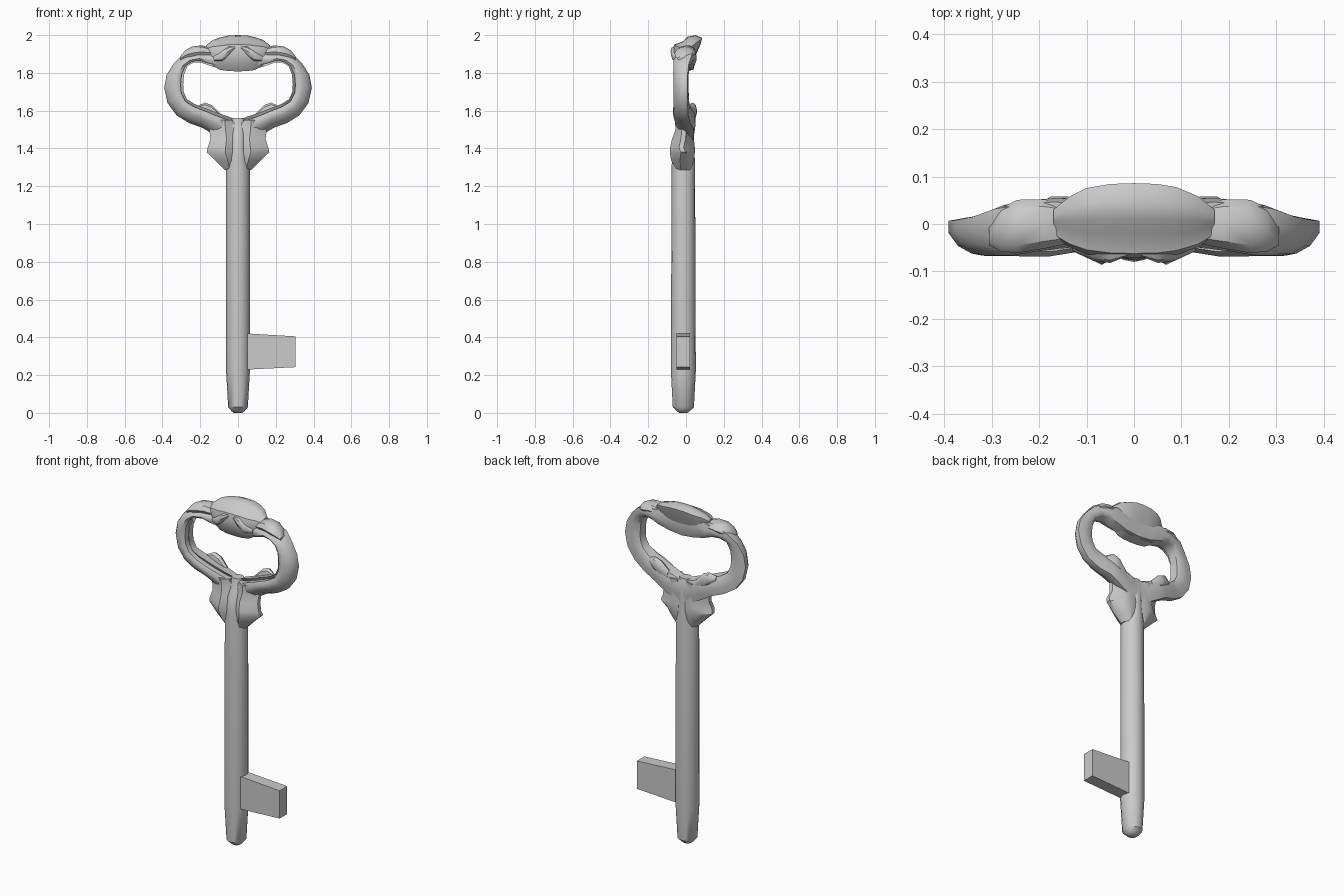
import bpy, bmesh, math
from mathutils import Vector


def loft(name, sections, closed=False, mirror=False, angle=40, subdiv=0):
    """Skin a list of equal-length point rings; cap the ends unless closed."""
    bm = bmesh.new()
    rings = [[bm.verts.new(p) for p in s] for s in sections]
    n = len(rings[0])
    for i in range(len(rings) if closed else len(rings) - 1):
        a, b = rings[i], rings[(i + 1) % len(rings)]
        for j in range(n):
            k = (j + 1) % n
            bm.faces.new((a[j], a[k], b[k], b[j]))
    if not closed:
        bm.faces.new(rings[0])
        bm.faces.new(rings[-1])
    bmesh.ops.recalc_face_normals(bm, faces=bm.faces)
    me = bpy.data.meshes.new(name)
    bm.to_mesh(me)
    bm.free()
    ob = bpy.data.objects.new(name, me)
    bpy.context.collection.objects.link(ob)
    if mirror:
        ob.modifiers.new("Mirror", "MIRROR").use_mirror_merge = False
    bpy.ops.object.select_all(action='DESELECT')
    ob.select_set(True)
    bpy.context.view_layer.objects.active = ob
    bpy.ops.object.shade_smooth_by_angle(angle=math.radians(angle))
    return ob


def ellipse(cx, cy, z, rx, ry, n=16):
    return [(cx + rx * math.cos(math.tau * i / n),
             cy + ry * math.sin(math.tau * i / n), z) for i in range(n)]


# Shaft: rounded tip below, narrowing behind the leaves at the top
YC = -0.014
shaft = [(0.0, 0.022, 0.022, YC), (0.01, 0.035, 0.035, YC), (0.03, 0.052, 0.056, YC),
         (0.22, 0.063, 0.066, YC), (1.30, 0.064, 0.062, YC), (1.36, 0.052, 0.06, YC),
         (1.45, 0.042, 0.057, YC), (1.50, 0.045, 0.042, 0.0), (1.56, 0.035, 0.03, 0.0)]
loft("shaft", [ellipse(0, c, z, rx, ry) for z, rx, ry, c in shaft])

# Bit: tapered tooth plate
loft("bit", [[(x, -0.05, a), (x, 0.02, a), (x, 0.02, b), (x, -0.05, b)]
             for x, a, b in ((0.02, 0.228, 0.422), (0.305, 0.242, 0.405))], angle=20)

# Bow: stations hold inner x,z / outer x,z / front y, back y
stations = [
    (0.00, 1.55, 0.00, 1.42, -0.030, 0.040),
    (0.06, 1.572, 0.07, 1.44, -0.050, 0.045),
    (0.12, 1.592, 0.14, 1.48, -0.060, 0.050),
    (0.17, 1.612, 0.19, 1.51, -0.068, 0.048),
    (0.23, 1.635, 0.26, 1.535, -0.068, 0.030),
    (0.27, 1.660, 0.325, 1.575, -0.067, 0.018),
    (0.288, 1.70, 0.373, 1.640, -0.067, 0.015),
    (0.290, 1.74, 0.391, 1.720, -0.066, 0.013),
    (0.286, 1.79, 0.378, 1.790, -0.066, 0.014),
    (0.268, 1.835, 0.340, 1.850, -0.066, 0.022),
    (0.235, 1.855, 0.295, 1.895, -0.066, 0.040),
    (0.195, 1.855, 0.230, 1.920, -0.058, 0.050),
    (0.150, 1.838, 0.170, 1.925, -0.052, 0.055),
    (0.08, 1.817, 0.09, 1.950, -0.045, 0.050),
    (0.00, 1.808, 0.00, 1.960, -0.045, 0.050)]


def bow_section(s, side):
    ix, iz, ox, oz, f, b = s
    d = b - f
    prof = [(0, f + .3 * d), (.14, f + .04), (.14, f + .01), (.32, f), (.52, f + .004),
            (.8, f + .25 * d), (1, b - .4 * d), (1, b - .08 * d), (.65, b), (.3, b),
            (.05, b - .12 * d)]
    return [(side * (ix + (ox - ix) * u), y, iz + (oz - iz) * u) for u, y in prof]


loop = [bow_section(s, 1) for s in stations]
loop += [bow_section(s, -1) for s in stations[-2:0:-1]]
loft("bow", loop, closed=True, angle=45)

# Collar leaves: z, inner x, outer x, front y, back y, outer-edge y
leaf = [(1.285, 0.03, 0.068, -0.050, 0.025, -0.015),
        (1.335, 0.02, 0.118, -0.078, 0.042, -0.020),
        (1.380, 0.015, 0.166, -0.086, 0.047, -0.015),
        (1.405, 0.015, 0.160, -0.084, 0.047, -0.025),
        (1.450, 0.015, 0.146, -0.074, 0.042, -0.015),
        (1.500, 0.02, 0.152, -0.055, 0.044, -0.010),
        (1.550, 0.03, 0.145, -0.060, 0.048, 0.0)]
loft("collar_leaf", [[(a, f * .6, z), (a + .35 * (o - a), f, z), (a + .65 * (o - a), f * .75, z),
                      (o, e - .012, z), (o, e + .012, z), (a + .6 * (o - a), b * .75, z),
                      (a + .3 * (o - a), b, z), (a, b * .8, z)]
                     for z, a, o, f, b, e in leaf], mirror=True, angle=35)

# Crest flower: y,z profile swept across x, flaring backwards at its top
crest = [(-0.03, 1.808), (-0.060, 1.85), (-0.072, 1.91), (-0.062, 1.95), (-0.02, 1.965),
         (0.01, 1.992), (0.05, 2.0), (0.086, 1.985), (0.075, 1.945), (0.05, 1.89), (0.025, 1.815)]
widths = [(-0.17, .35, .02), (-0.135, .68, .01), (-0.10, .88, 0), (-0.05, .98, 0), (0, 1, 0),
          (0.05, .98, 0), (0.09, .90, 0), (0.135, .68, .01), (0.17, .35, .02)]
loft("crest_flower", [[(x, y * k, 1.885 + (z - 1.885) * k + dz) for y, z in crest]
                      for x, k, dz in widths], angle=35)


def bud(name, path, n=8):
    """Small mirrored petal: ellipses in the y-z plane along a path."""
    loft(name, [[(x, y + ry * math.cos(math.tau * i / n), z + rz * math.sin(math.tau * i / n))
                 for i in range(n)] for x, y, z, ry, rz in path], mirror=True, angle=40)


# Front petals, side curls and leaf bumps behind the bow
bud("front_petal", [(0.015, -0.060, 1.935, .008, .008), (0.05, -0.062, 1.915, .020, .025),
                    (0.085, -0.058, 1.89, .020, .028), (0.13, -0.045, 1.875, .012, .012)])
bud("side_curl", [(0.13, 0.0, 1.905, .04, .022), (0.19, 0.0, 1.912, .052, .034),
                  (0.245, -0.005, 1.905, .056, .034), (0.28, -0.012, 1.893, .046, .026),
                  (0.305, -0.02, 1.875, .025, .012)])
bud("back_leaf", [(0.09, 0.028, 1.55, .018, .03), (0.14, 0.034, 1.59, .024, .04),
                  (0.175, 0.034, 1.605, .024, .038), (0.215, 0.022, 1.61, .012, .015)])
